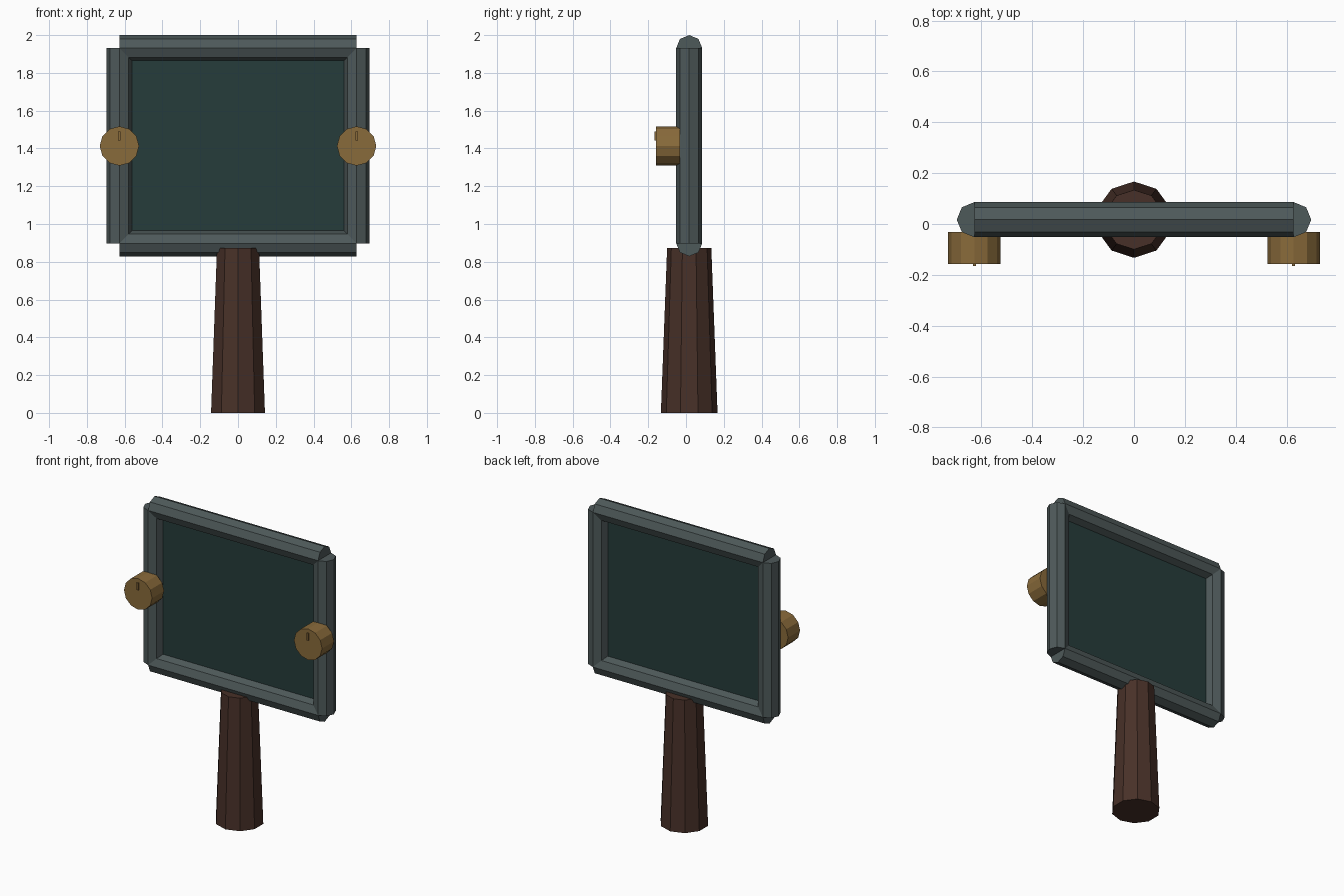
import bpy, math
from mathutils import Vector

if "Cube" in bpy.data.objects:
    bpy.data.objects.remove(bpy.data.objects["Cube"])

def mat(name, rgb):
    m = bpy.data.materials.new(name)
    m.diffuse_color = (*rgb, 1)
    m.use_nodes = True
    m.node_tree.nodes["Principled BSDF"].inputs["Base Color"].default_value = m.diffuse_color
    return m

SLATE = mat("slate_frame", (0.076, 0.100, 0.101))
GLASS = mat("dark_teal_panel", (0.019, 0.045, 0.043))
WOOD = mat("dark_wood", (0.064, 0.030, 0.021))
BRASS = mat("old_brass", (0.250, 0.145, 0.043))

def prism(name, a, b, r1, r2, sides, m, start=0.0):
    """Flat-shaded prism from a to b; the first corner sits at angle start."""
    a, b = Vector(a), Vector(b)
    d = (b - a).normalized()
    # cross-section axes: keep corners aligned with the world axes
    u = Vector((0, 1, 0)) if abs(d.y) < 0.5 else Vector((1, 0, 0))
    v = d.cross(u)
    ring = lambda c, r: [c + r * (math.cos(start + i * math.tau / sides) * u
                                  + math.sin(start + i * math.tau / sides) * v)
                         for i in range(sides)]
    verts = ring(a, r1) + ring(b, r2)
    faces = [(i, (i + 1) % sides, sides + (i + 1) % sides, sides + i) for i in range(sides)]
    faces += [tuple(reversed(range(sides))), tuple(range(sides, 2 * sides))]
    me = bpy.data.meshes.new(name)
    me.from_pydata(verts, [], faces)
    me.materials.append(m)
    ob = bpy.data.objects.new(name, me)
    bpy.context.collection.objects.link(ob)
    return ob

def box(name, centre, size, m):
    bpy.ops.mesh.primitive_cube_add(size=1, location=centre)
    ob = bpy.context.object
    ob.name = name
    ob.scale = size
    ob.data.materials.append(m)
    return ob

Y = 0.017                    # centre plane of frame and handle
X, Z0, Z1 = 0.628, 0.898, 1.931
R = 0.069

# handle: tapered ten-sided post
prism("handle", (0, Y, 0), (0, Y, 0.873), 0.150, 0.117, 10, WOOD)

# frame: four octagonal bars running between corner centres
for name, z in (("bottom_bar", Z0), ("top_bar", Z1)):
    prism(name, (-X, Y, z), (X, Y, z), R, R, 8, SLATE)
for name, x in (("left_bar", -X), ("right_bar", X)):
    prism(name, (x, Y, Z0), (x, Y, Z1), R, R, 8, SLATE)

# panel: thin sheet in the middle of the frame
box("panel", (0, Y, (Z0 + Z1) / 2), (2 * X - 0.06, 0.012, Z1 - Z0 - 0.06), GLASS)

# knobs with small raised pointers
for side, s in (("left", -1), ("right", 1)):
    prism(side + "_knob", (s * X, -0.032, 1.413), (s * X, -0.158, 1.413), 0.104, 0.104, 12, BRASS)
    box(side + "_pointer", (s * X, -0.160, 1.466), (0.012, 0.012, 0.048), BRASS)
